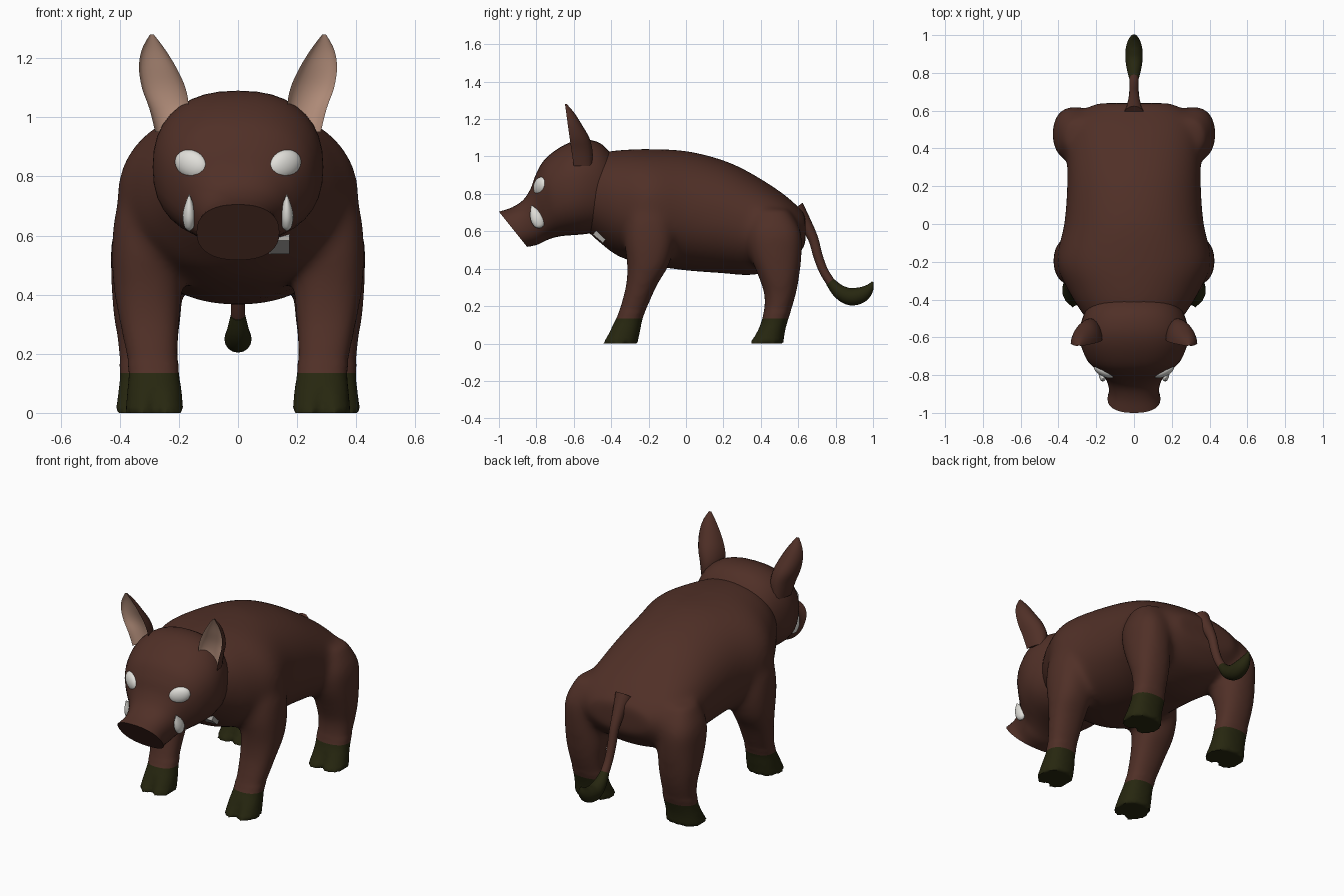
import bpy, bmesh, math
from mathutils import Vector, Matrix

if "Cube" in bpy.data.objects:
    bpy.data.objects.remove(bpy.data.objects["Cube"])


def material(name, r, g, b):
    m = bpy.data.materials.new(name)
    m.diffuse_color = (r, g, b, 1)
    m.use_nodes = True
    m.node_tree.nodes["Principled BSDF"].inputs["Base Color"].default_value = m.diffuse_color
    return m


BROWN = material("brown hide", 0.08, 0.029, 0.02)
DARK = material("dark olive hoof", 0.02, 0.02, 0.005)
PINK = material("pink inner ear", 0.55, 0.33, 0.24)
WHITE = material("ivory white", 0.75, 0.74, 0.70)
GREY = material("grey patch", 0.38, 0.37, 0.35)


def finish(name, bm, mats, angle=50):
    bmesh.ops.recalc_face_normals(bm, faces=bm.faces)
    me = bpy.data.meshes.new(name)
    bm.to_mesh(me)
    bm.free()
    for m in mats:
        me.materials.append(m)
    ob = bpy.data.objects.new(name, me)
    bpy.context.collection.objects.link(ob)
    bpy.ops.object.select_all(action='DESELECT')
    ob.select_set(True)
    bpy.context.view_layer.objects.active = ob
    bpy.ops.object.shade_smooth_by_angle(angle=math.radians(angle))
    return ob


def smooth_rows(rows, steps=4):
    """Catmull-Rom interpolation of rows of numbers."""
    out = []
    for i in range(len(rows) - 1):
        p = [rows[max(i - 1, 0)], rows[i], rows[i + 1], rows[min(i + 2, len(rows) - 1)]]
        for k in range(steps):
            t = k / steps
            out.append([0.5 * (2 * b + (c - a) * t + (2 * a - 5 * b + 4 * c - d) * t * t
                               + (3 * b - a - 3 * c + d) * t ** 3) for a, b, c, d in zip(*p)])
    return out + [list(rows[-1])]


def skin(bm, rings):
    """Joins rings of points into a closed skin; returns the side faces by ring position."""
    vs = [[bm.verts.new(p) for p in ring] for ring in rings]
    n = len(vs[0])
    sides = []
    for a, b in zip(vs, vs[1:]):
        for j in range(n):
            sides.append((j, bm.faces.new((a[j], a[(j + 1) % n], b[(j + 1) % n], b[j]))))
    bm.faces.new(vs[0])
    bm.faces.new(vs[-1])
    return sides


def oval(c, u, v, power=2.0, n=36):
    c, u, v = Vector(c), Vector(u), Vector(v)
    pts = []
    for j in range(n):
        a = 2 * math.pi * j / n
        s, k = math.sin(a), math.cos(a)
        pts.append(c + u * math.copysign(abs(k) ** (2 / power), k)
                   + v * math.copysign(abs(s) ** (2 / power), s))
    return pts


def tube(bm, path, x=0, flat=1.0):
    """Round tube along rows of (y, z, radius)."""
    rows = smooth_rows(path)
    rings = []
    for i, (y, z, r) in enumerate(rows):
        a, b = rows[max(i - 1, 0)], rows[min(i + 1, len(rows) - 1)]
        d = Vector((0, b[0] - a[0], b[1] - a[1])).normalized()
        rings.append(oval((x, y, z), (r * flat, 0, 0), Vector((0, -d.z, d.y)) * r, n=16))
    skin(bm, rings)


# Torso: rows of (y, bottom, top, half width)
torso = [(-.55, .62, .98, .22), (-.45, .53, 1.02, .29), (-.35, .46, 1.035, .35),
         (-.2, .42, 1.04, .41), (0, .39, 1.03, .37), (.2, .375, .98, .355),
         (.35, .365, .91, .355), (.5, .40, .815, .35), (.58, .45, .75, .31), (.64, .53, .69, .2)]
bm = bmesh.new()
skin(bm, [oval((0, y, (a + b) / 2), (w, 0, 0), (0, 0, (b - a) / 2), 2.15)
          for y, a, b, w in smooth_rows(torso)])

# Legs: rows of (z, front, back, inner, outer)
front_leg = [(0, -.45, -.26, .185, .38), (.07, -.41, -.245, .19, .375), (.14, -.37, -.23, .2, .37),
             (.22, -.345, -.195, .2, .385), (.32, -.32, -.15, .195, .405), (.42, -.315, -.09, .19, .422),
             (.55, -.33, -.06, .19, .428), (.68, -.32, -.07, .2, .415), (.8, -.28, -.1, .22, .37)]
hind_leg = [(0, .335, .52, .19, .415), (.07, .38, .53, .2, .405), (.14, .41, .55, .2, .40),
            (.25, .42, .585, .2, .41), (.35, .39, .605, .19, .425), (.48, .34, .62, .19, .43),
            (.6, .33, .615, .2, .425), (.72, .37, .55, .2, .37)]
for leg in (front_leg, hind_leg):
    for s in (-1, 1):
        rings = []
        for z, f, b, i, o in smooth_rows(leg):
            cx = s * (i + o) / 2
            ring = oval((cx, (f + b) / 2, z), ((o - i) / 2, 0, 0), (0, (b - f) / 2, 0), 2.3, 48)
            for p in ring:  # cleft between the two toes
                if p.y < (f + b) / 2 and z < .1:
                    p.y += .035 * (1 - z / .1) * math.exp(-((p.x - cx) / .022) ** 2)
            rings.append(ring)
        skin(bm, rings)

# Fuse torso and legs into one smooth skin
raw = finish("raw_body", bm, [BROWN])
mod = raw.modifiers.new("fuse", 'REMESH')
mod.mode = 'VOXEL'
mod.voxel_size = 0.013
ev = raw.evaluated_get(bpy.context.evaluated_depsgraph_get())
bm = bmesh.new()
bm.from_mesh(ev.to_mesh())
bpy.data.objects.remove(raw)
for k in range(22):
    low = .03 if k < 2 else .17
    bmesh.ops.smooth_vert(bm, verts=[v for v in bm.verts if v.co.z > low], factor=.5,
                          use_axis_x=True, use_axis_y=True, use_axis_z=True)
bmesh.ops.bisect_plane(bm, geom=bm.verts[:] + bm.edges[:] + bm.faces[:], dist=1e-4,
                       plane_co=(0, 0, .135), plane_no=(0, 0, 1))
for f in bm.faces:  # hooves by height
    f.material_index = 1 if f.calc_center_median().z < .135 else 0
finish("body_and_legs", bm, [BROWN, DARK], 60)

# Head and snout: rows of (top y, top z, bottom y, bottom z, half width)
head = [(-.36, .96, -.40, .64, .2), (-.45, 1.065, -.46, .60, .255), (-.55, 1.09, -.54, .585, .285),
        (-.65, 1.062, -.6, .58, .285), (-.75, .99, -.66, .575, .255), (-.80, .91, -.71, .565, .21),
        (-.83, .83, -.75, .55, .168), (-.87, .768, -.79, .53, .143), (-.93, .728, -.83, .52, .132),
        (-1.0, .705, -.85, .517, .14)]
bm = bmesh.new()
skin(bm, [oval((0, (a + c) / 2, (b + d) / 2), (w, 0, 0), (0, (a - c) / 2, (b - d) / 2), 2.35)
          for a, b, c, d, w in smooth_rows(head)])
finish("head", bm, [BROWN])

# Ears: rows of (z, inner x, outer x, front y, depth), crescent sections with pink hollow
ear = [(.95, .19, .28, -.60, .10), (1.03, .168, .30, -.612, .112), (1.1, .178, .325, -.622, .105),
       (1.17, .21, .335, -.632, .075), (1.23, .247, .325, -.64, .045), (1.28, .285, .298, -.647, .01)]
N = 10
for s, side in ((-1, "left"), (1, "right")):
    bm = bmesh.new()
    rings = []
    for z, i, o, y, d in smooth_rows(ear):
        c, h = (i + o) / 2, (o - i) / 2
        ring = []
        for j in range(2 * N):
            a = math.pi * j / N
            deep = .45 * math.sin(a) if j <= N else -math.sin(a)
            ring.append(Vector((s * (c - h * math.cos(a)), y + d * deep, z)))
        rings.append(ring)
    for j, f in skin(bm, rings):
        f.material_index = 1 if j < N else 0
    finish(side + "_ear", bm, [BROWN, PINK])

    # Eye
    bm = bmesh.new()
    turn = (Matrix.Translation((s * .157, -.778, .84)) @ Matrix.Rotation(s * math.radians(27), 4, 'Z')
            @ Matrix.Rotation(-s * math.radians(22), 4, 'Y') @ Matrix.Diagonal((.063, .03, .048, 1)))
    bmesh.ops.create_uvsphere(bm, u_segments=24, v_segments=16, radius=1, matrix=turn)
    finish(side + "_eye", bm, [WHITE])

    # Tusk
    bm = bmesh.new()
    tube(bm, [(-.78, .617, .006), (-.783, .63, .026), (-.793, .662, .036), (-.808, .695, .028),
              (-.826, .738, .003)], s * .165, .62)
    finish(side + "_tusk", bm, [WHITE])

# Tail and its dark tuft
bm = bmesh.new()
tube(bm, [(.58, .72, .055), (.635, .645, .036), (.68, .56, .027), (.705, .47, .025),
          (.735, .39, .024), (.775, .325, .024), (.79, .305, .02)])
finish("tail", bm, [BROWN])
bm = bmesh.new()
tube(bm, [(.77, .33, .025), (.82, .277, .038), (.88, .25, .046), (.94, .262, .042),
          (.98, .295, .025), (.998, .33, .004)])
finish("tail_tuft", bm, [DARK])

# Small grey patch under the right side of the neck
bm = bmesh.new()
bmesh.ops.create_cube(bm, size=1, matrix=Matrix.Translation((.14, -.462, .572))
                      @ Matrix.Rotation(math.radians(-40), 4, 'X') @ Matrix.Diagonal((.07, .07, .03, 1)))
finish("neck_patch", bm, [GREY])
